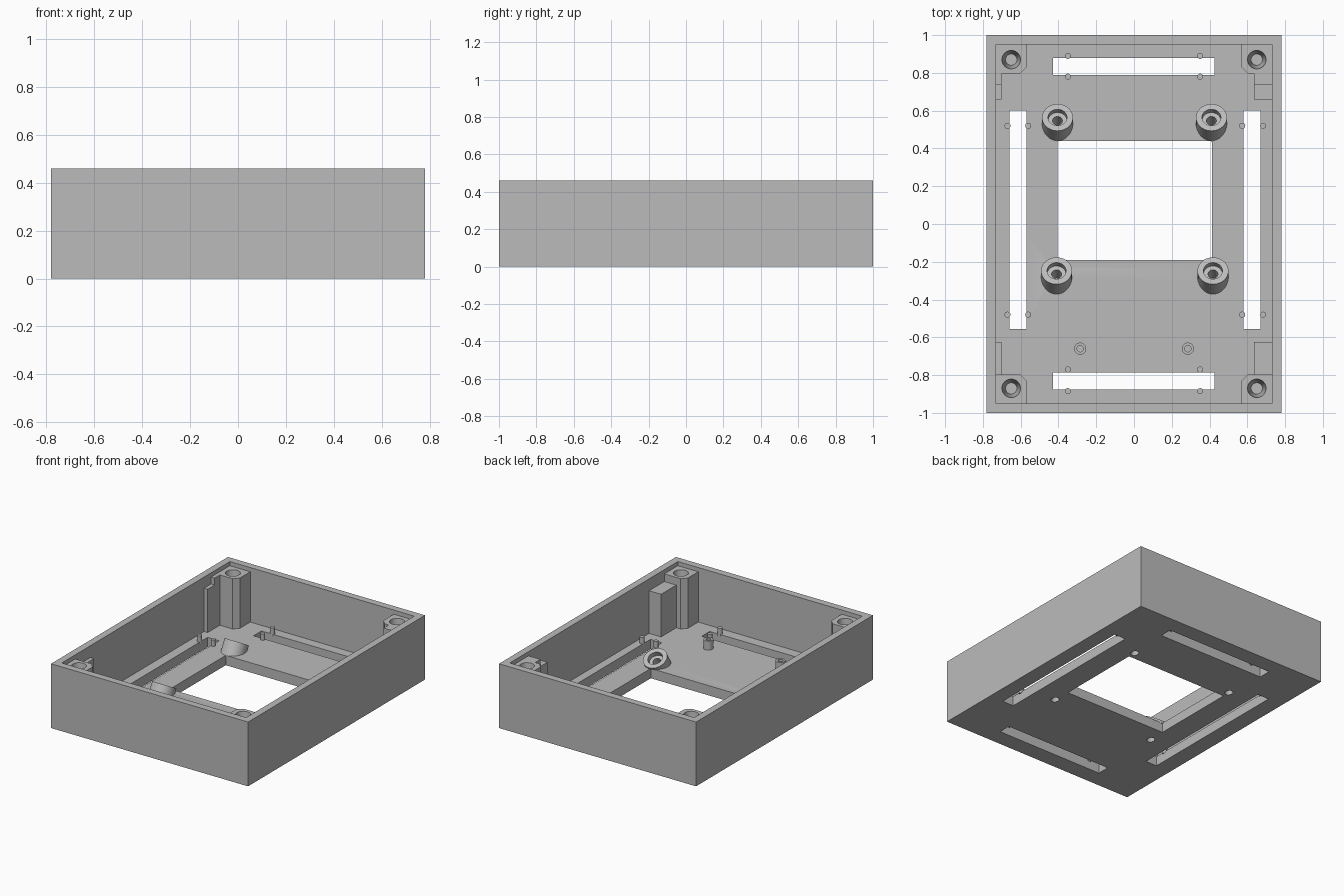
import bpy, bmesh, math
from mathutils import Matrix, Vector

cube = bpy.data.objects.get("Cube")
if cube:
    bpy.data.objects.remove(cube, do_unlink=True)

grey = bpy.data.materials.new("plain grey")
grey.use_nodes = True
colour = (0.5, 0.5, 0.5, 1)
grey.diffuse_color = colour
grey.node_tree.nodes["Principled BSDF"].inputs["Base Color"].default_value = colour

FLOOR, HEIGHT = 0.07, 0.46
TILT = math.radians(30)


def finish(name, bm):
    bmesh.ops.recalc_face_normals(bm, faces=bm.faces)
    mesh = bpy.data.meshes.new(name)
    bm.to_mesh(mesh)
    bm.free()
    mesh.materials.append(grey)
    ob = bpy.data.objects.new(name, mesh)
    bpy.context.collection.objects.link(ob)
    return ob


def box(name, x0, x1, y0, y1, z0, z1):
    bm = bmesh.new()
    bmesh.ops.create_cube(bm, size=1)
    for v in bm.verts:
        v.co = ((x0 + x1) / 2 + v.co.x * (x1 - x0),
                (y0 + y1) / 2 + v.co.y * (y1 - y0),
                (z0 + z1) / 2 + v.co.z * (z1 - z0))
    return finish(name, bm)


def rod(name, top, length, r_top, r_low=None, tilt=0, sides=32):
    """Cylinder or cone hanging down from its top centre, leaning to the back."""
    bm = bmesh.new()
    bmesh.ops.create_cone(bm, cap_ends=True, segments=sides, depth=length,
                          radius1=r_top if r_low is None else r_low, radius2=r_top)
    bm.transform(Matrix.Translation(Vector(top)) @ Matrix.Rotation(-tilt, 4, "X")
                 @ Matrix.Translation((0, 0, -length / 2)))
    return finish(name, bm)


def combine(target, tool, operation="DIFFERENCE"):
    mod = target.modifiers.new("combine", "BOOLEAN")
    mod.operation, mod.solver, mod.object = operation, "EXACT", tool
    bpy.context.view_layer.objects.active = target
    bpy.ops.object.modifier_apply(modifier=mod.name)
    bpy.data.objects.remove(tool, do_unlink=True)


def smooth(ob):
    bpy.ops.object.select_all(action="DESELECT")
    ob.select_set(True)
    bpy.context.view_layer.objects.active = ob
    bpy.ops.object.shade_smooth_by_angle(angle=math.radians(30))


# Open tray with a window and four long slots in the floor
tray = box("tray", -0.78, 0.78, -1, 1, 0, HEIGHT)
combine(tray, box("cavity", -0.73, 0.73, -0.95, 0.95, FLOOR, 1))
for x0, x1, y0, y1 in ((-0.405, 0.412, -0.19, 0.44),
                       (-0.43, 0.425, 0.79, 0.88), (-0.43, 0.425, -0.875, -0.785),
                       (-0.66, -0.57, -0.555, 0.6), (0.58, 0.67, -0.555, 0.6)):
    combine(tray, box("opening", x0, x1, y0, y1, -0.1, 0.2))

# Leaning bosses, trimmed at the floor and drilled right through it
for x, base_y in ((-0.405, 0.495), (0.41, 0.495), (-0.41, -0.317), (0.418, -0.317)):
    top_z = 0.12
    top = Vector((x, base_y + top_z * math.tan(TILT), top_z))
    axis = Vector((0, math.sin(TILT), math.cos(TILT)))
    boss = rod("leaning_boss", top, 0.2, 0.082, tilt=TILT, sides=40)
    combine(boss, box("trim", x - 1, x + 1, -2, 2, -1, FLOOR - 0.005))
    for r, depth in ((0.05, 0.035), (0.026, 0.3)):
        for part in (boss, tray):
            combine(part, rod("drill", top + axis * 0.05, depth + 0.05, r, tilt=TILT))
    smooth(boss)
smooth(tray)


# Chamfered corner posts with tapered screw holes
def corner_post(sx, sy):
    outline = [(0.74, 0.96), (0.568, 0.96), (0.568, 0.832),
               (0.602, 0.797), (0.74, 0.797)]
    bm = bmesh.new()
    face = bm.faces.new([bm.verts.new((sx * x, sy * y, FLOOR - 0.01)) for x, y in outline])
    new = bmesh.ops.extrude_face_region(bm, geom=[face])["geom"]
    bmesh.ops.translate(bm, vec=(0, 0, 0.37),
                        verts=[g for g in new if isinstance(g, bmesh.types.BMVert)])
    post = finish("corner_post", bm)
    combine(post, rod("drill", (sx * 0.65, sy * 0.87, 0.44), 0.2, 0.05, 0.03))
    smooth(post)


for sx in (-1, 1):
    for sy in (-1, 1):
        corner_post(sx, sy)
    # Ribs beside the posts: thin on the right, deep on the left
    inner = 0.635 if sx > 0 else 0.702
    x0, x1 = sorted((sx * inner, sx * 0.735))
    box("back_rib", x0, x1, 0.66, 0.738, FLOOR - 0.01, 0.38)
    box("back_rib_step", x0, x1, 0.738, 0.8, FLOOR - 0.01, 0.43)
    box("front_rib", x0, x1, -0.8, -0.625, FLOOR - 0.01, 0.375)

# Locating pins beside each slot
end_pins = [(x, y) for x in (-0.35, 0.35) for y in (0.89, 0.78, -0.77, -0.885)]
side_pins = [(x, y) for x in (-0.67, -0.56, 0.573, 0.683) for y in (0.52, -0.48)]
for x, y in end_pins + side_pins:
    smooth(rod("locating_pin", (x, y, 0.115), 0.055, 0.016, sides=20))

# Small hollow standoffs near the front
for x in (-0.285, 0.285):
    standoff = rod("standoff", (x, -0.66, 0.135), 0.075, 0.032, sides=28)
    combine(standoff, rod("drill", (x, -0.66, 0.15), 0.075, 0.017, sides=20))
    smooth(standoff)
